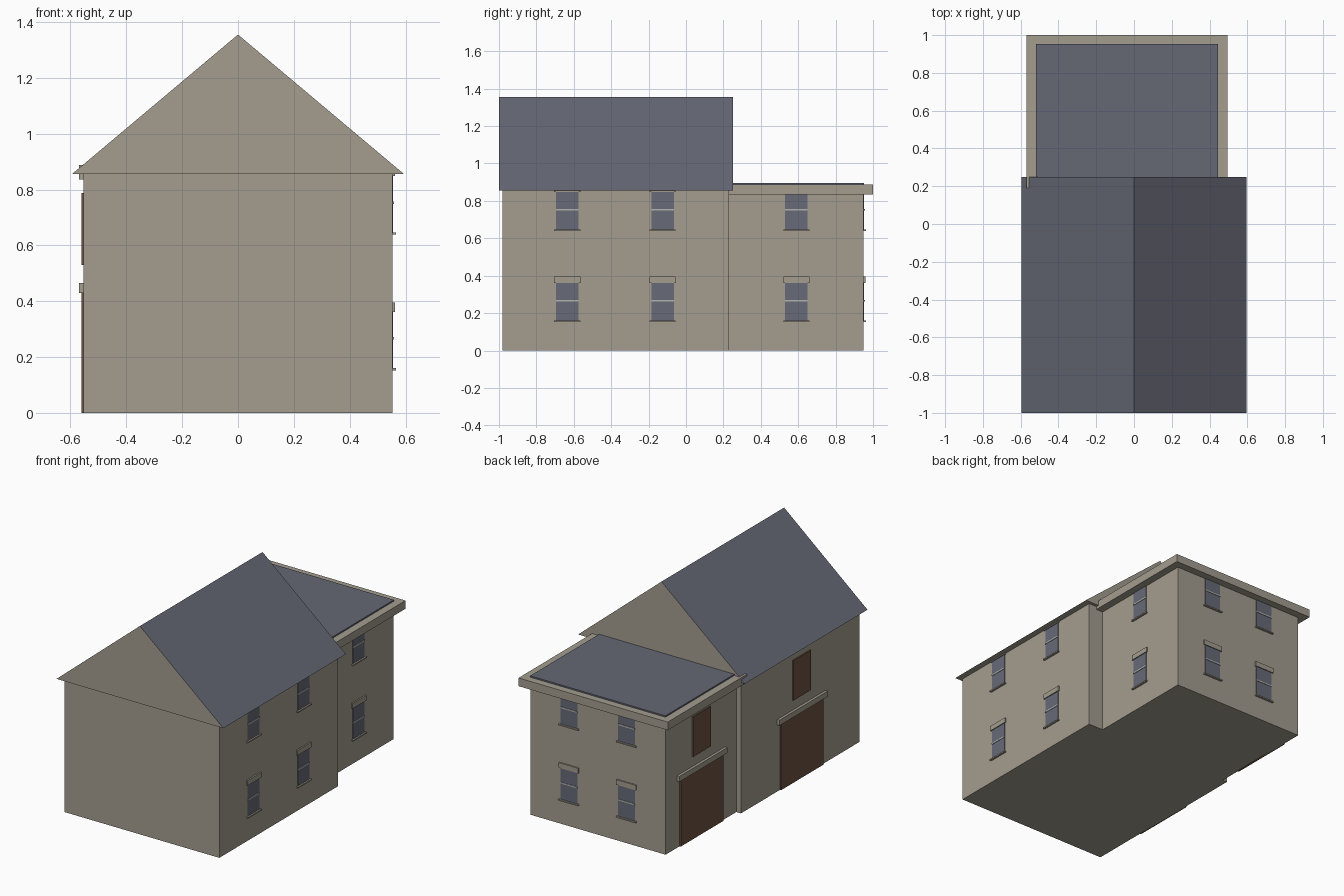
import bpy
import bmesh

old = bpy.data.objects.get("Cube")
if old:
    bpy.data.objects.remove(old, do_unlink=True)


def material(name, rgb):
    m = bpy.data.materials.new(name)
    m.use_nodes = True
    m.diffuse_color = (*rgb, 1)
    m.node_tree.nodes["Principled BSDF"].inputs["Base Color"].default_value = (*rgb, 1)
    return m


STONE = material("stone", (0.37, 0.335, 0.275))
SLATE = material("slate", (0.13, 0.137, 0.175))
GLASS = material("window_glass", (0.135, 0.145, 0.185))
WOOD = material("brown_wood", (0.15, 0.085, 0.055))
SASH = material("pale_sash", (0.45, 0.45, 0.44))


def finish(name, bm, mats):
    bmesh.ops.recalc_face_normals(bm, faces=bm.faces)
    mesh = bpy.data.meshes.new(name)
    bm.to_mesh(mesh)
    bm.free()
    for m in mats:
        mesh.materials.append(m)
    obj = bpy.data.objects.new(name, mesh)
    bpy.context.collection.objects.link(obj)
    return obj


def box(name, xs, ys, zs, mat):
    bm = bmesh.new()
    bmesh.ops.create_cube(bm, size=1)
    for v in bm.verts:
        for i, (lo, hi) in enumerate((xs, ys, zs)):
            v.co[i] = hi if v.co[i] > 0 else lo
    return finish(name, bm, [mat])


def wall_box(name, wall, centre, width, zs, depth, mat):
    """Box standing out from a wall; wall is (axis, plane, outward sign)."""
    axis, plane, sign = wall
    out = sorted((plane - 0.01 * sign, plane + depth * sign))
    along = (centre - width / 2, centre + width / 2)
    xs, ys = (out, along) if axis == "x" else (along, out)
    return box(name, xs, ys, zs, mat)


# Main block and rear wing
box("main_walls", (-0.553, 0.553), (-0.98, 0.23), (0, 0.857), STONE)
box("wing_walls", (-0.52, 0.445), (0.2, 0.95), (0, 0.84), STONE)
box("wing_cornice", (-0.57, 0.495), (0.19, 1.0), (0.835, 0.888), STONE)
box("wing_flat_roof", (-0.52, 0.445), (0.2, 0.953), (0.88, 0.897), SLATE)

# Pitched roof: slate slopes, stone gables and soffit
bm = bmesh.new()
profile = ((-0.595, 0.855), (0.595, 0.855), (0, 1.355))
gable = bm.faces.new([bm.verts.new((x, -1.0, z)) for x, z in profile])
ext = bmesh.ops.extrude_face_region(bm, geom=[gable], use_keep_orig=True)
for v in ext["geom"]:
    if isinstance(v, bmesh.types.BMVert):
        v.co.y = 0.25
bm.normal_update()
bmesh.ops.recalc_face_normals(bm, faces=bm.faces)
for f in bm.faces:
    f.material_index = 1 if f.normal.z > 0.2 else 0
finish("main_roof", bm, [STONE, SLATE])


# Sash windows with sill, lintel and meeting rail
def window(label, wall, centre, base):
    wall_box(label + "_glass", wall, centre, 0.12, (base, base + 0.205), 0.003, GLASS)
    wall_box(label + "_rail", wall, centre, 0.12, (base + 0.105, base + 0.114), 0.006, SASH)
    wall_box(label + "_sill", wall, centre, 0.14, (base - 0.005, base + 0.003), 0.013, STONE)
    wall_box(label + "_lintel", wall, centre, 0.14, (base + 0.205, base + 0.238), 0.009, STONE)


MAIN_EAST, WING_EAST = ("x", 0.553, 1), ("x", 0.445, 1)
WING_BACK = ("y", 0.95, 1)
openings = ((MAIN_EAST, -0.635, "main_front"), (MAIN_EAST, -0.125, "main_rear"),
            (WING_EAST, 0.59, "wing_side"),
            (WING_BACK, 0.168, "back_left"), (WING_BACK, -0.243, "back_right"))
for wall, centre, label in openings:
    for floor, base in (("lower", 0.157), ("upper", 0.643)):
        window(f"{label}_{floor}_window", wall, centre, base)

# Wide ground doors with lintels and loft doors above
for label, plane, centre in (("main", -0.553, -0.385), ("wing", -0.52, 0.59)):
    wall = ("x", plane, -1)
    wall_box(label + "_ground_door", wall, centre, 0.435, (0, 0.43), 0.008, WOOD)
    wall_box(label + "_door_lintel", wall, centre, 0.49, (0.43, 0.465), 0.017, STONE)
    wall_box(label + "_loft_door", wall, centre, 0.18, (0.53, 0.787), 0.008, WOOD)
